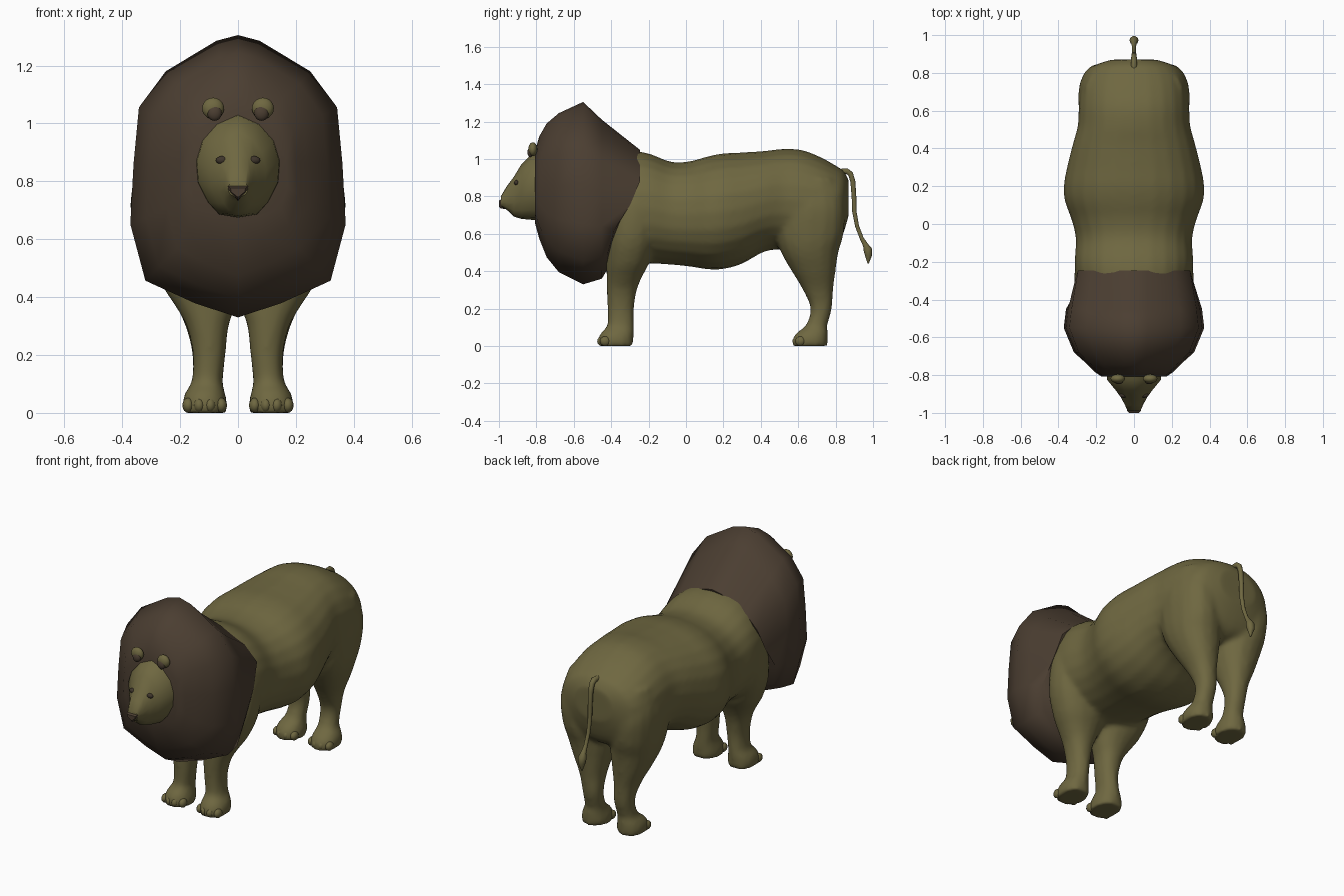
import bpy, bmesh, math
from mathutils import Matrix


def material(name, rgb):
    m = bpy.data.materials.new(name)
    m.diffuse_color = (*rgb, 1)
    return m


OLIVE = material("olive coat", (0.158, 0.137, 0.052))
BROWN = material("mane brown", (0.070, 0.048, 0.031))
DARK = material("dark eye", (0.048, 0.035, 0.024))


def finish(name, bm, mat, sharp=None):
    bmesh.ops.recalc_face_normals(bm, faces=bm.faces)
    for f in bm.faces:
        f.smooth = True
    me = bpy.data.meshes.new(name)
    bm.to_mesh(me)
    bm.free()
    me.materials.append(mat)
    ob = bpy.data.objects.new(name, me)
    bpy.context.collection.objects.link(ob)
    if sharp:
        bpy.context.view_layer.objects.active = ob
        ob.select_set(True)
        bpy.ops.object.shade_smooth_by_angle(angle=math.radians(sharp))
        ob.select_set(False)
    return ob


def loft(bm, rings):
    """Skin a list of equal-length point rings and cap both ends."""
    rows = [[bm.verts.new(p) for p in r] for r in rings]
    n = len(rows[0])
    for a, b in zip(rows, rows[1:]):
        for i in range(n):
            j = (i + 1) % n
            bm.faces.new((a[i], a[j], b[j], b[i]))
    bm.faces.new(rows[0])
    bm.faces.new(rows[-1][::-1])


def smooth_rows(rows, steps=4):
    """Catmull-Rom interpolation between section rows."""
    out = []
    for i in range(len(rows) - 1):
        quad = (rows[max(i - 1, 0)], rows[i], rows[i + 1], rows[min(i + 2, len(rows) - 1)])
        for k in range(steps):
            t = k / steps
            out.append([0.5 * (2 * b + (c - a) * t + (2 * a - 5 * b + 4 * c - d) * t * t
                               + (3 * b - a - 3 * c + d) * t ** 3) for a, b, c, d in zip(*quad)])
    return out + [rows[-1]]


def spheres(name, centre, size, mat, segs=16):
    bm = bmesh.new()
    for s in (1, -1):
        loc = Matrix.Translation((centre[0] * s, centre[1], centre[2]))
        bmesh.ops.create_uvsphere(bm, u_segments=segs, v_segments=segs // 2 + 2, radius=1,
                                  matrix=loc @ Matrix.Diagonal((*size, 1)))
    return finish(name, bm, mat)


def oval(n=24):
    """Unit ring, slightly squarer than a circle."""
    out = []
    for i in range(n):
        a = 2 * math.pi * i / n
        c, s = math.cos(a), math.sin(a)
        out.append((math.copysign(abs(c) ** 0.9, c), math.copysign(abs(s) ** 0.9, s)))
    return out


# Torso: y, bottom z, top z, half width
torso = [(-0.62, 0.55, 0.96, 0.18), (-0.42, 0.42, 1.03, 0.26), (-0.3, 0.42, 1.042, 0.303),
         (-0.2, 0.44, 1.03, 0.314), (-0.08, 0.435, 0.985, 0.308), (0.02, 0.425, 0.988, 0.33),
         (0.12, 0.41, 1.015, 0.366), (0.2, 0.412, 1.03, 0.372), (0.3, 0.44, 1.035, 0.355),
         (0.42, 0.505, 1.043, 0.325), (0.52, 0.515, 1.054, 0.298), (0.62, 0.5, 1.048, 0.293),
         (0.72, 0.51, 1.01, 0.283), (0.8, 0.54, 0.965, 0.255), (0.84, 0.6, 0.938, 0.21),
         (0.87, 0.7, 0.89, 0.12)]
# Legs: z, front y, back y, inner x, outer x
front_leg = [(0.0, -0.473, -0.28, 0.038, 0.192), (0.04, -0.47, -0.28, 0.038, 0.192),
             (0.075, -0.452, -0.278, 0.046, 0.18), (0.11, -0.422, -0.278, 0.052, 0.16),
             (0.2, -0.42, -0.278, 0.043, 0.156), (0.3, -0.424, -0.262, 0.032, 0.178),
             (0.37, -0.425, -0.235, 0.008, 0.218), (0.45, -0.425, -0.195, 0.0, 0.268),
             (0.58, -0.41, -0.17, 0.07, 0.312), (0.75, -0.38, -0.17, 0.12, 0.313),
             (0.88, -0.35, -0.2, 0.14, 0.27)]
hind_leg = [(0.0, 0.568, 0.758, 0.038, 0.192), (0.04, 0.57, 0.758, 0.038, 0.192),
            (0.075, 0.595, 0.758, 0.046, 0.18), (0.11, 0.64, 0.756, 0.052, 0.16),
            (0.2, 0.666, 0.78, 0.047, 0.158), (0.3, 0.625, 0.787, 0.042, 0.182),
            (0.4, 0.565, 0.8, 0.025, 0.228), (0.5, 0.508, 0.815, 0.01, 0.268),
            (0.6, 0.478, 0.843, 0.03, 0.288), (0.75, 0.48, 0.848, 0.06, 0.295),
            (0.9, 0.53, 0.8, 0.08, 0.26)]

bm = bmesh.new()
loft(bm, [[(c * w, y, (t + b) / 2 + s * (t - b) / 2) for c, s in oval()]
          for y, b, t, w in smooth_rows(torso)])
for leg in (front_leg, hind_leg):
    for side in (1, -1):
        loft(bm, [[(side * ((x0 + x1) / 2 + c * (x1 - x0) / 2), (y0 + y1) / 2 + s * (y1 - y0) / 2, z)
                   for c, s in oval(16)] for z, y0, y1, x0, x1 in smooth_rows(leg)])
body = finish("body_and_legs", bm, OLIVE)
# Fuse the overlapping forms into one soft skin
rm = body.modifiers.new("fuse", 'REMESH')
rm.mode = 'VOXEL'
rm.voxel_size = 0.014
rm.use_smooth_shade = True
sm = body.modifiers.new("soften", 'SMOOTH')
sm.factor = 0.5
sm.iterations = 7

# Toes: four on each foot
for name, y in (("front_toes", -0.446), ("hind_toes", 0.598)):
    for i in range(4):
        back = 0.014 if i in (0, 3) else 0
        spheres(f"{name}_{i + 1}", (0.058 + i * 0.038, y + back, 0.026), (0.02, 0.029, 0.026),
                OLIVE, segs=12)


def shaped_ring(half, y, b, t, w):
    """Symmetric ring from a half outline of (relative x, relative z)."""
    pts = [(x, z) for x, z in half] + [(-x, z) for x, z in half[-2:0:-1]]
    return [(x * w, y(b + z * (t - b)) if callable(y) else y, b + z * (t - b)) for x, z in pts]


# Mane: angular shell whose rear edge sweeps back over the shoulders
mane_half = [(0, 1), (0.2, 0.98), (0.67, 0.872), (0.92, 0.744), (0.97, 0.544),
             (1, 0.33), (0.86, 0.13), (0.4, 0.05), (0, 0)]


def rear_edge(z):
    return max(-0.42, -0.245 - 0.63 * max(0, 0.84 - z))


mane_rings = [(rear_edge, 0.41, 1.048, 0.322), (-0.45, 0.36, 1.21, 0.36), (-0.55, 0.33, 1.305, 0.372),
              (-0.68, 0.395, 1.245, 0.318), (-0.745, 0.475, 1.19, 0.245),
              (-0.785, 0.575, 1.12, 0.205), (-0.808, 0.66, 1.04, 0.172)]
bm = bmesh.new()
loft(bm, [shaped_ring(mane_half, *r) for r in mane_rings])
finish("mane", bm, BROWN, sharp=70)

# Head: broad brow tapering to a boxy muzzle
brow = [(0, 1), (0.5, 0.91), (0.85, 0.75), (1, 0.55), (0.96, 0.34), (0.72, 0.15), (0.45, 0.03), (0, 0)]
box = [(0, 1), (0.72, 0.95), (0.92, 0.72), (1, 0.5), (0.95, 0.3), (0.75, 0.12), (0.45, 0.02), (0, 0)]
head_rings = [(brow, -0.76, 0.675, 1.04, 0.15), (brow, -0.825, 0.675, 1.025, 0.142),
              (brow, -0.88, 0.68, 0.972, 0.097), (brow, -0.92, 0.692, 0.905, 0.068),
              (box, -0.96, 0.73, 0.852, 0.047), (box, -0.99, 0.748, 0.8, 0.034)]
bm = bmesh.new()
loft(bm, [shaped_ring(*r) for r in head_rings])
finish("head", bm, OLIVE, sharp=50)

# Nose: wedge, wide at the top
bm = bmesh.new()
loft(bm, [[(-w, y, t), (w, y, t), (w * 0.9, y, t - 0.014), (0, y, b), (-w * 0.9, y, t - 0.014)]
          for y, w, t, b in ((-0.955, 0.036, 0.786, 0.732), (-0.99, 0.036, 0.784, 0.735),
                             (-1.0, 0.026, 0.777, 0.745))])
finish("nose", bm, BROWN, sharp=40)

spheres("eyes", (0.055, -0.906, 0.873), (0.022, 0.013, 0.014), DARK)
spheres("ears", (0.086, -0.819, 1.052), (0.038, 0.024, 0.037), OLIVE)
spheres("inner_ears", (0.081, -0.832, 1.036), (0.025, 0.016, 0.027), BROWN)

# Tail with a small tuft: y, z, radius
tail = [(0.82, 0.932, 0.016), (0.86, 0.935, 0.016), (0.88, 0.92, 0.015), (0.892, 0.88, 0.014),
        (0.898, 0.8, 0.013), (0.9, 0.72, 0.012), (0.915, 0.64, 0.011), (0.94, 0.575, 0.011),
        (0.96, 0.54, 0.015), (0.972, 0.515, 0.024), (0.976, 0.485, 0.02), (0.974, 0.44, 0.003)]
cu = bpy.data.curves.new("tail", 'CURVE')
cu.dimensions = '3D'
cu.bevel_depth = 1
cu.bevel_resolution = 3
cu.use_fill_caps = True
sp = cu.splines.new('POLY')
sp.points.add(len(tail) - 1)
for p, (y, z, r) in zip(sp.points, tail):
    p.co = (0, y, z, 1)
    p.radius = r
sp.use_smooth = True
cu.materials.append(OLIVE)
bpy.context.collection.objects.link(bpy.data.objects.new("tail", cu))
